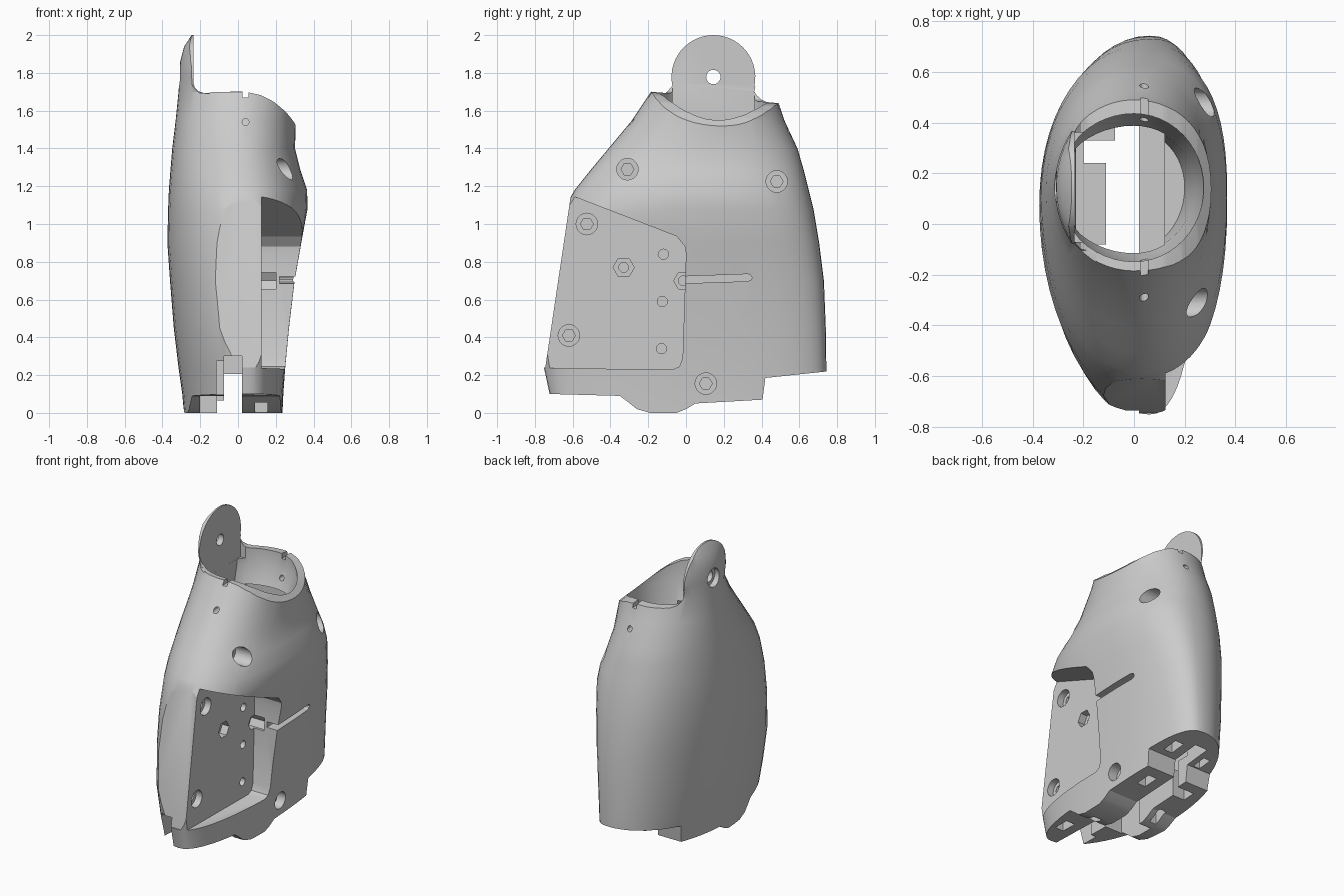
import bpy, bmesh, math
from mathutils import Vector

if "Cube" in bpy.data.objects:
    bpy.data.objects.remove(bpy.data.objects["Cube"])


def finish(bm, name):
    bmesh.ops.recalc_face_normals(bm, faces=bm.faces)
    me = bpy.data.meshes.new(name)
    bm.to_mesh(me)
    bm.free()
    ob = bpy.data.objects.new(name, me)
    bpy.context.collection.objects.link(ob)
    return ob


def loft(name, rings, n, clip=-9):
    """Stack of four-quadrant ellipses: z, left, right, front, back, centre x, centre y, fullness."""
    bm = bmesh.new()
    loops = []
    for z, xl, xr, yf, yb, cx, cy, full in rings:
        loop = []
        for i in range(n):
            a = 2 * math.pi * i / n
            c, s = math.cos(a), math.sin(a)
            # the right side is fuller than the left, most of all at the back
            p = 1 - full * ((.28 if s > 0 else .14) if c > 0 else (.05 if s > 0 else 0))
            c, s = math.copysign(abs(c) ** p, c), math.copysign(abs(s) ** p, s)
            x = cx + c * ((xr - cx) if c > 0 else (cx - xl))
            y = cy + s * ((yb - cy) if s > 0 else (cy - yf))
            loop.append(bm.verts.new((max(x, clip), y, z)))
        loops.append(loop)
    for lo, hi in zip(loops, loops[1:]):
        for i in range(n):
            j = (i + 1) % n
            bm.faces.new((lo[i], lo[j], hi[j], hi[i]))
    bm.faces.new(loops[0])
    bm.faces.new(loops[-1])
    return finish(bm, name)


def prism(axis, pts, a, b, shear=0):
    """Extrude a profile along x (points are y,z) or along y (points are x,z)."""
    bm = bmesh.new()
    place = (lambda p: (a, p[0], p[1])) if axis == 'x' else (lambda p: (p[0], a, p[1]))
    face = bm.faces.new([bm.verts.new(place(p)) for p in pts])
    new = bmesh.ops.extrude_face_region(bm, geom=[face])['geom']
    step = Vector((b - a, 0, 0)) if axis == 'x' else Vector((0, b - a, 0))
    bmesh.ops.translate(bm, vec=step, verts=[v for v in new if isinstance(v, bmesh.types.BMVert)])
    for v in bm.verts:
        v.co.z -= shear * (v.co.y + 0.18)
    return finish(bm, "cutter")


def circle(u, v, r, n=20):
    return [(u + r * math.cos(2 * math.pi * i / n), v + r * math.sin(2 * math.pi * i / n))
            for i in range(n)]


def box(x0, x1, y0, y1, z0, z1):
    return prism('x', [(y0, z0), (y1, z0), (y1, z1), (y0, z1)], x0, x1)


def cut(cutter):
    cutter.hide_render = True
    mod = shell.modifiers.new("cut", 'BOOLEAN')
    mod.operation = 'DIFFERENCE'
    mod.solver = 'EXACT'
    mod.object = cutter
    bpy.context.view_layer.objects.active = shell
    bpy.ops.object.modifier_apply(modifier=mod.name)
    bpy.data.objects.remove(cutter)


# Outer body: z, left, right, front, back
sections = [
    (-0.02, -.285, .235, -.71, .735), (.10, -.295, .24, -.722, .74),
    (.24, -.315, .25, -.752, .743), (.45, -.34, .27, -.782, .74),
    (.70, -.36, .30, -.755, .73), (.90, -.374, .335, -.705, .705),
    (1.08, -.37, .368, -.645, .675), (1.18, -.366, .366, -.59, .65),
    (1.28, -.358, .332, -.51, .625), (1.40, -.348, .302, -.41, .59),
    (1.55, -.33, .306, -.285, .52), (1.70, -.315, .306, -.185, .47),
    (1.78, -.312, .306, -.215, .505), (1.86, -.306, .306, -.215, .505),
    (1.94, -.285, .306, -.215, .505), (1.99, -.252, .306, -.215, .505),
    (2.02, -.236, .306, -.215, .505)]
rings = []
for z, *s in sections:
    t = min(max((z - .7) / .85, 0), 1)
    rings.append((z, *s, .06 * (1 - t), .05 + .095 * t, min(1, 1.5 * (1 - t))))
shell = loft("shell_body", rings, 56)

# Neck rim that drops to the right, leaving the ear on the left
cut(prism('y', [(-.235, 2.2), (-.235, 1.755), (-.228, 1.73), (-.21, 1.71), (-.18, 1.70), (-.1, 1.70),
                (.04, 1.70), (.12, 1.683), (.19, 1.65), (.25, 1.605), (.305, 1.55), (.35, 1.50),
                (.6, 1.50), (.6, 2.2)], -.9, .9, shear=.09))
# Round ear outline
for s in (-1, 1):
    arc = [(.145 + s * .222 * math.cos(a), 1.778 + .222 * math.sin(a))
           for a in [math.radians(-12 + 102 * i / 14) for i in range(15)]]
    edge = [(.145 + s * .6, 1.69), (.145 + s * .30, 1.69), (.145 + s * .25, 1.695)]
    cut(prism('x', edge + arc + [(.145, 2.2), (.145 + s * .6, 2.2)], -.6, -.15))

# Scalloped and stepped bottom edge
cut(prism('x', [(-.9, .105), (-.35, .09), (-.31, .06), (-.26, .02), (-.19, 0), (-.05, 0), (0, .02),
                (.05, .05), (.405, .07), (.42, .185), (.75, .22), (.9, .22), (.9, -.2), (-.9, -.2)],
          -.6, .6))
# Flat front facet
cut(prism('x', [(-.745, .24), (-.61, 1.15), (-1, 1.15), (-1, .24)], -.6, .6))
# Side pocket down to the mounting plate
cut(prism('x', [(-.9, .24), (-.745, .237), (-.07, .23), (-.035, .245), (-.018, .29), (0, .84),
                (-.005, .88), (-.05, .935), (-.605, 1.15), (-.9, 1.16)], .125, .6))

# Neck bore and inner cavities
cut(loft("cutter", [(1.15, -.30, .20, -.10, .37, 0, .145, 0), (1.40, -.30, .24, -.11, .38, 0, .145, 0),
                    (1.54, -.30, .275, -.148, .435, 0, .145, 0),
                    (2.2, -.30, .282, -.150, .438, 0, .145, 0)], 48, clip=-.234))
cut(box(-.2345, -.17, -.072, .362, 1.58, 1.8))
cut(box(-.23, .12, -.16, .42, .95, 1.42))
cut(box(-.228, .02, -.40, .415, .25, 1.1))
cut(box(-.13, .021, -.55, .60, .30, .92))
# Bottom channel, its front mouth and side widenings
cut(box(-.075, .02, -.9, .61, -.1, .30))
cut(box(-.115, .019, -.9, -.5, -.1, .275))
for y0, y1 in ((-.36, -.08), (.24, .33)):
    cut(box(-.20, .018, y0, y1, -.1, .27))
cut(box(-.11, .017, -.1, .26, -.1, .27))
# Small pockets in the bottom rim
for y, x, top in ((-.52, .085, .17), (-.25, .09, .15), (.27, .09, .17), (.52, .085, .30)):
    cut(box(x, x + .065, y - .055, y + .055, -.1, top))
for y, x, top in ((.02, -.2, .15), (.48, -.165, .30)):
    cut(box(x, x + .05, y - .05, y + .05, -.1, top))

# Recessed screw seats with hexagonal sockets: y, z, seat depth
for y, z, x in ((-.31, 1.29, .16), (.48, 1.225, .16), (.105, .155, .18),
                (-.525, 1.0, .08), (-.62, .41, .08)):
    cut(prism('x', circle(y, z, .057), x, .6))
    cut(prism('x', circle(y, z, .034, 6), .012, x + .01))
# Mounting plate holes
for y, z in ((-.12, .84), (-.125, .59), (-.13, .34)):
    cut(prism('x', circle(y, z, .027, 12), -.01, .3))
for y, z, r in ((-.33, .77, .056), (-.015, .70, .05)):
    cut(prism('x', circle(y, z, r, 6), .075, .6 if r > .05 else .2))
    cut(prism('x', circle(y, z, .026, 12), -.01, .1))
# Cable groove on the right side
cut(prism('x', [(-.03, .685), (.33, .697), (.345, .705), (.35, .715), (.345, .727), (.33, .735),
                (-.03, .722)], .22, .6))
# Ear pivot hole with outer counterbore
cut(prism('x', circle(.145, 1.778, .038), -.5, -.1))
cut(prism('x', circle(.145, 1.778, .062), -.5, -.275))
# Pin holes and rim notches, front and back
cut(prism('y', circle(.04, 1.54, .018, 12), -.7, .1))
cut(prism('y', circle(.04, 1.49, .018, 12), .1, .9))
for y0, y1, z in ((-.35, -.1, 1.67), (.38, .6, 1.61)):
    cut(box(.025, .055, y0, y1, z, 1.9))

# Smooth skin with crisp cut edges
for o in bpy.context.selected_objects:
    o.select_set(False)
shell.select_set(True)
bpy.context.view_layer.objects.active = shell
bpy.ops.object.shade_smooth_by_angle(angle=math.radians(25))
